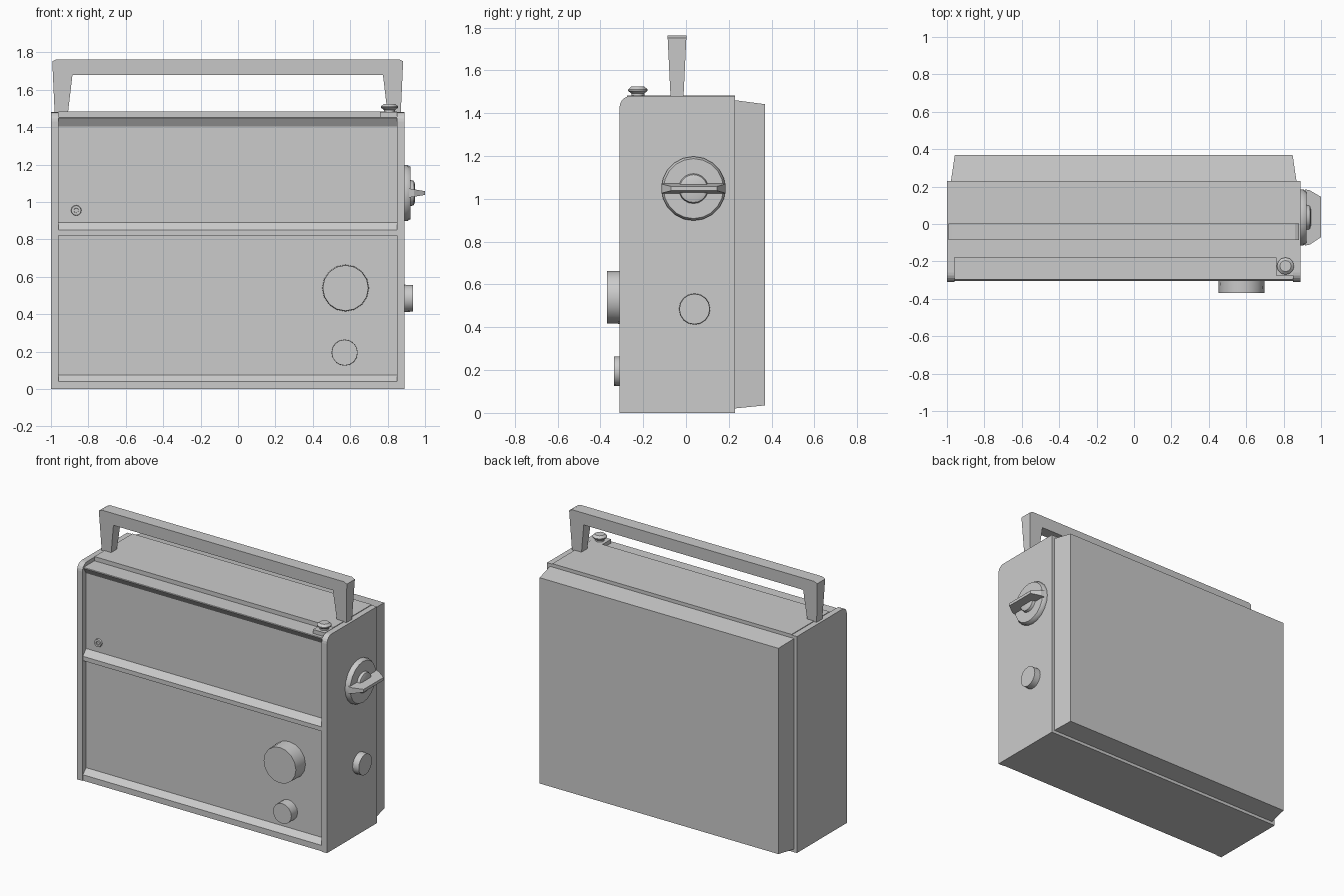
import bpy, bmesh, math
from mathutils import Matrix, Vector

if "Cube" in bpy.data.objects:
    bpy.data.objects.remove(bpy.data.objects["Cube"])

grey = bpy.data.materials.new("light grey plastic")
grey.diffuse_color = (0.6, 0.6, 0.6, 1)
grey.use_nodes = True
grey.node_tree.nodes["Principled BSDF"].inputs["Base Color"].default_value = grey.diffuse_color
CX = -0.055  # middle of the cabinet


def finish(name, bm, smooth=False):
    bmesh.ops.recalc_face_normals(bm, faces=bm.faces)
    mesh = bpy.data.meshes.new(name)
    bm.to_mesh(mesh)
    bm.free()
    mesh.materials.append(grey)
    ob = bpy.data.objects.new(name, mesh)
    bpy.context.collection.objects.link(ob)
    if smooth:
        bpy.context.view_layer.objects.active = ob
        ob.select_set(True)
        bpy.ops.object.shade_smooth_by_angle(angle=math.radians(35))
        ob.select_set(False)
    return ob


def loft(name, rings):
    """Skin a list of equal-length rings and cap both ends."""
    bm = bmesh.new()
    vs = [[bm.verts.new(p) for p in r] for r in rings]
    n = len(rings[0])
    for a, b in zip(vs, vs[1:]):
        for i in range(n):
            j = (i + 1) % n
            bm.faces.new((a[i], a[j], b[j], b[i]))
    bm.faces.new(vs[0])
    bm.faces.new(vs[-1])
    return finish(name, bm)


def extrude_x(name, profile, x0, x1):
    return loft(name, [[(x, y, z) for y, z in profile] for x in (x0, x1)])


def turned(name, profile, centre, axis, sides):
    """Turn (radius, height) pairs around an axis starting at centre."""
    bm = bmesh.new()
    rot = Vector((0, 0, 1)).rotation_difference(Vector(axis)).to_matrix().to_4x4()
    m = Matrix.Translation(centre) @ rot
    rings = []
    for r, h in profile:
        rings.append([bm.verts.new(m @ Vector((r * math.cos(t), r * math.sin(t), h)))
                      for t in (2 * math.pi * i / sides for i in range(sides))])
    for a, b in zip(rings, rings[1:]):
        for i in range(sides):
            j = (i + 1) % sides
            bm.faces.new((a[i], a[j], b[j], b[i]))
    bm.faces.new(rings[0])
    bm.faces.new(rings[-1])
    return finish(name, bm, True)


# Side panels with a rounded upper front corner
corner = [(-0.26 - 0.05 * math.cos(t), 1.43 + 0.05 * math.sin(t))
          for t in (math.pi / 2 * i / 5 for i in range(6))]
side = [(0.23, 0), (-0.31, 0)] + corner + [(0.23, 1.48)]
extrude_x("left_side_panel", side, -1.0, -0.96)
extrude_x("right_side_panel", side, 0.85, 0.89)

# Cabinet with two recessed front panels, sloped ledges and a stepped top
cabinet = [(0.23, 0), (-0.305, 0), (-0.305, 0.04), (-0.27, 0.075),
           (-0.27, 0.82), (-0.305, 0.82), (-0.305, 0.85), (-0.27, 0.89),
           (-0.27, 1.405), (-0.30, 1.45), (-0.298, 1.455), (-0.18, 1.455),
           (-0.18, 1.484), (0.23, 1.484)]
extrude_x("cabinet", cabinet, -0.96, 0.85)
extrude_x("button_platform", [(-0.17, 1.45), (-0.275, 1.45), (-0.275, 1.482),
                              (-0.17, 1.482)], 0.76, 0.85)


# Tapered back cover
def back_ring(y, half, z0, z1):
    return [(CX - half, y, z0), (CX + half, y, z0), (CX + half, y, z1), (CX - half, y, z1)]


loft("back_cover", [back_ring(0.22, 0.925, 0.02, 1.462),
                    back_ring(0.37, 0.903, 0.035, 1.442)])

# Carrying handle: arch outline, legs narrowing towards the feet
left = [(-0.885, 1.68), (-0.91, 1.47), (-0.98, 1.47), (-0.993, 1.752), (-0.97, 1.763)]
outline = left + [(2 * CX - x, z) for x, z in reversed(left)]


def half_depth(z):
    return 0.03 + 0.014 * (z - 1.47) / 0.29


loft("carrying_handle",
     [[(x, -0.042 + s * half_depth(z), z) for x, z in outline] for s in (-1, 1)])

# Front knobs
turned("large_front_knob", [(0.125, 0), (0.122, 0.10)], (0.575, -0.27, 0.54), (0, -1, 0), 16)
turned("small_front_knob", [(0.07, 0), (0.069, 0.066)], (0.57, -0.27, 0.195), (0, -1, 0), 16)

# Small socket on the upper front panel
turned("front_socket", [(0.028, 0), (0.026, 0.012), (0.013, 0.012), (0.012, 0.004)],
       (-0.865, -0.27, 0.955), (0, -1, 0), 12)

# Side knobs
turned("small_side_knob", [(0.073, 0), (0.071, 0.045)], (0.89, 0.04, 0.485), (1, 0, 0), 16)
turned("dial_disc", [(0.15, 0), (0.15, 0.015), (0.14, 0.032), (0.07, 0.032),
                     (0.065, 0.05), (0.05, 0.055)],
       (0.89, 0.035, 1.048), (1, 0, 0), 20)

# Tapered grip across the dial
loft("dial_grip", [[(x, y0, 1.048 - h), (x, y1, 1.048 - h), (x, y1, 1.048 + h), (x, y0, 1.048 + h)]
                   for x, y0, y1, h in ((0.915, -0.115, 0.185, 0.024),
                                        (0.94, -0.11, 0.18, 0.02),
                                        (1.0, -0.07, 0.145, 0.01))])

# Push button on the top
turned("top_button", [(0.03, 0), (0.03, 0.012), (0.046, 0.025), (0.046, 0.031), (0.03, 0.045)],
       (0.81, -0.225, 1.48), (0, 0, 1), 12)
